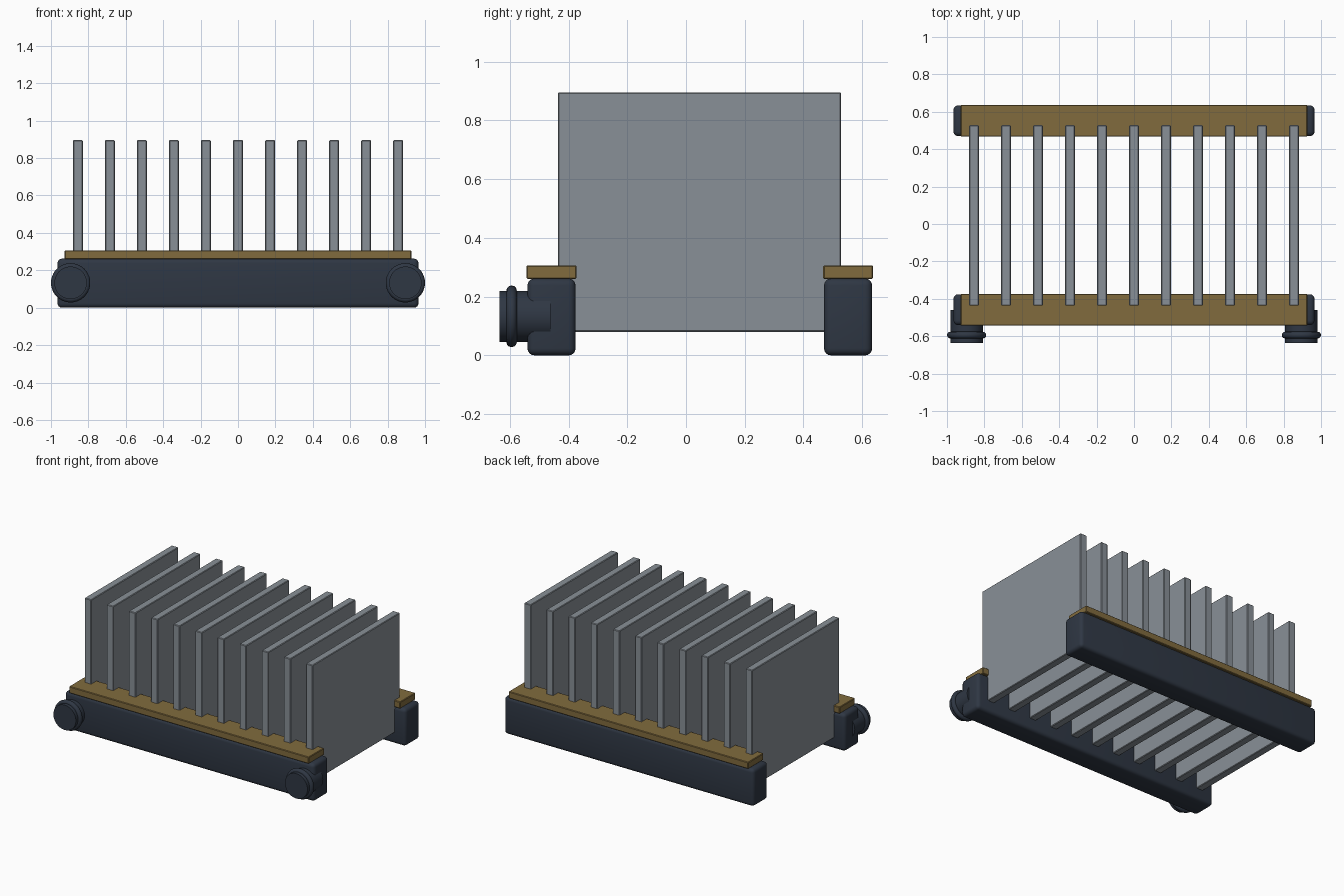
import bpy, math

if "Cube" in bpy.data.objects:
    bpy.data.objects.remove(bpy.data.objects["Cube"])


def material(name, rgb):
    m = bpy.data.materials.new(name)
    m.diffuse_color = (*rgb, 1)
    m.use_nodes = True
    m.node_tree.nodes["Principled BSDF"].inputs["Base Color"].default_value = m.diffuse_color
    return m


NAVY = material("dark navy", (0.028, 0.038, 0.057))
BRASS = material("dull brass", (0.22, 0.148, 0.048))
STEEL = material("grey steel", (0.25, 0.28, 0.31))


def finish(name, mat, bevel=0, segments=1):
    ob = bpy.context.object
    ob.name = name
    ob.data.materials.append(mat)
    if bevel:
        mod = ob.modifiers.new("Bevel", 'BEVEL')
        mod.width, mod.segments = bevel, segments
        bpy.ops.object.modifier_apply(modifier=mod.name)
    bpy.ops.object.shade_smooth_by_angle(angle=math.radians(35))
    return ob


def box(name, mat, x, y, z, bevel=0, segments=1):
    """Box from (min, max) ranges."""
    bpy.ops.mesh.primitive_cube_add(size=1, location=[sum(r) / 2 for r in (x, y, z)])
    bpy.context.object.scale = [r[1] - r[0] for r in (x, y, z)]
    bpy.ops.object.transform_apply(location=False, rotation=False, scale=True)
    return finish(name, mat, bevel, segments)


# Two rails, each with a brass strip on top
for side, y in (("front", -0.458), ("back", 0.552)):
    box(side + "_rail", NAVY, (-0.965, 0.965), (y - 0.082, y + 0.082), (0, 0.262), 0.024, 4)
    box(side + "_strip", BRASS, (-0.927, 0.927), (y - 0.085, y + 0.085), (0.26, 0.307), 0.004)

# Row of upright plates spanning the rails
for i in range(11):
    x = (i - 5) * 0.1712
    box(f"fin_{i + 1}", STEEL, (x - 0.026, x + 0.026), (-0.436, 0.528), (0.08, 0.896), 0.004)

# Pipe ports with a raised ring at both ends of the front rail
for side, x in (("left", -0.895), ("right", 0.895)):
    bpy.ops.mesh.primitive_cylinder_add(vertices=40, radius=0.087, depth=0.175,
                                        location=(x, -0.5485, 0.133), rotation=(math.pi / 2, 0, 0))
    finish(side + "_port", NAVY)
    bpy.ops.mesh.primitive_torus_add(major_radius=0.087, minor_radius=0.018, major_segments=40,
                                     minor_segments=12, location=(x, -0.594, 0.133),
                                     rotation=(math.pi / 2, 0, 0))
    finish(side + "_port_ring", NAVY)
